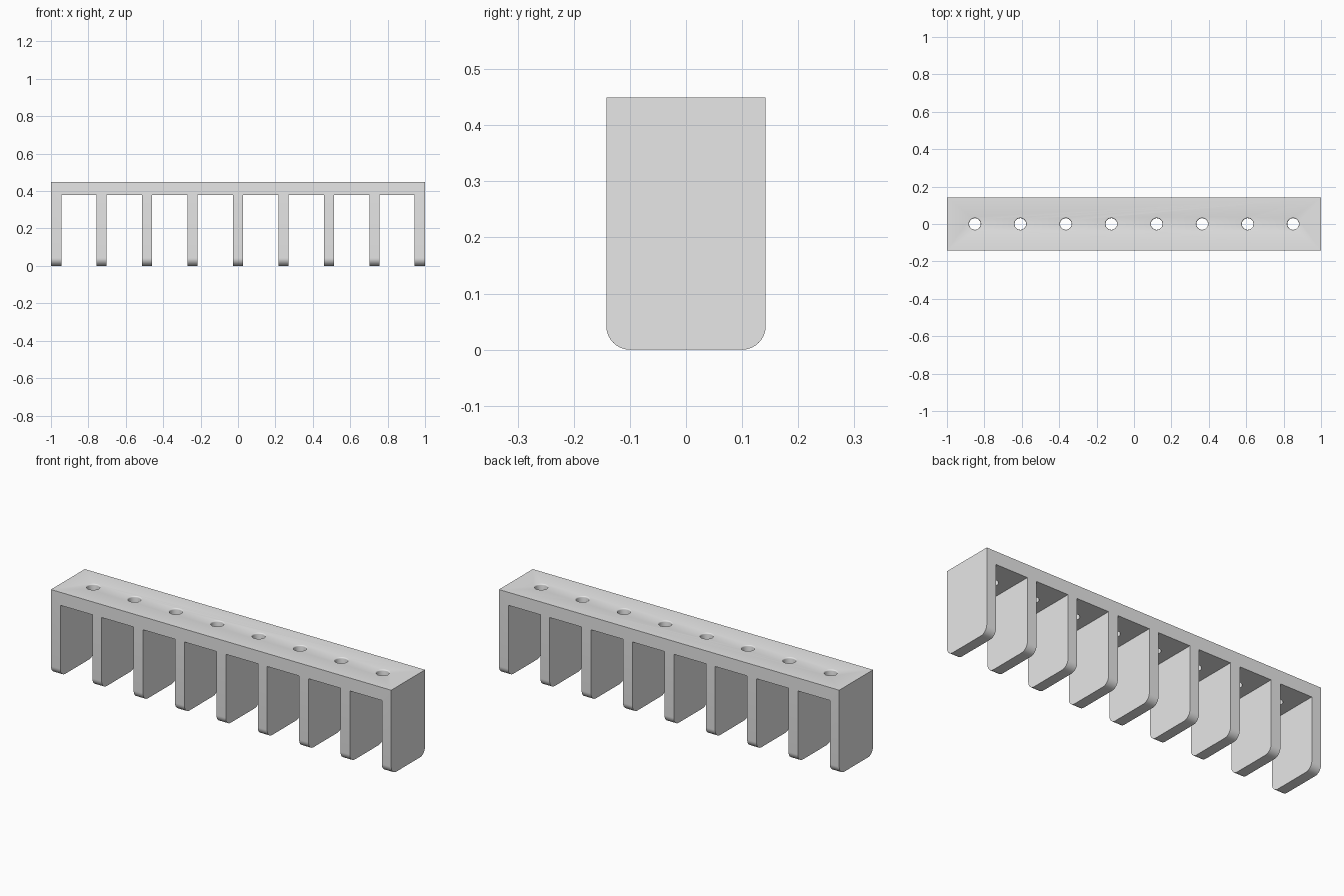
import bpy
import bmesh
import math
from mathutils import Matrix, Vector

cube = bpy.data.objects.get("Cube")
if cube:
    bpy.data.objects.remove(cube, do_unlink=True)

BAYS = 8
FIN = 0.055
HALF_DEPTH = 0.142
TOP, UNDER = 0.449, 0.38
CORNER = 0.042
PITCH = (2 - FIN) / BAYS

grey = bpy.data.materials.new("light_grey")
grey.use_nodes = True
colour = (0.8, 0.8, 0.8, 1)
grey.diffuse_color = colour
grey.node_tree.nodes["Principled BSDF"].inputs["Base Color"].default_value = colour


def make_object(name, bm):
    bmesh.ops.recalc_face_normals(bm, faces=bm.faces)
    mesh = bpy.data.meshes.new(name)
    bm.to_mesh(mesh)
    bm.free()
    mesh.materials.append(grey)
    obj = bpy.data.objects.new(name, mesh)
    bpy.context.collection.objects.link(obj)
    return obj


# Comb profile: top bar with fins hanging at equal spacing
profile = [(1, TOP), (-1, TOP)]
for i in range(BAYS + 1):
    left = -1 + i * PITCH
    right = left + FIN
    if i > 0:
        profile.append((left, UNDER))
    profile += [(left, 0), (right, 0)]
    if i < BAYS:
        profile.append((right, UNDER))

bm = bmesh.new()
face = bm.faces.new([bm.verts.new((x, -HALF_DEPTH, z)) for x, z in profile])
result = bmesh.ops.extrude_face_region(bm, geom=[face])
moved = [v for v in result["geom"] if isinstance(v, bmesh.types.BMVert)]
bmesh.ops.translate(bm, verts=moved, vec=(0, 2 * HALF_DEPTH, 0))

# Rounded lower corners of every fin
tips = [e for e in bm.edges
        if all(v.co.z < 0.001 for v in e.verts)
        and abs(e.verts[0].co.y - e.verts[1].co.y) < 0.001]
bmesh.ops.bevel(bm, geom=tips, offset=CORNER, segments=10,
                profile=0.5, affect='EDGES')
rack = make_object("finned_rack", bm)

# One lathed hole cutter per bay, with a softened upper rim
bm = bmesh.new()
HOLE, RIM = 0.031, 0.006
outline = [(0, UNDER - 0.03), (HOLE, UNDER - 0.03)]
for k in range(5):
    a = math.radians(90 * k / 4)
    outline.append((HOLE + RIM * (1 - math.cos(a)), TOP - RIM + RIM * math.sin(a)))
outline += [(HOLE + RIM, TOP + 0.03), (0, TOP + 0.03)]
for i in range(BAYS):
    centre = Vector((-1 + FIN / 2 + (i + 0.5) * PITCH, 0, 0))
    verts = [bm.verts.new(centre + Vector((r, 0, z))) for r, z in outline]
    edges = [bm.edges.new(pair) for pair in zip(verts, verts[1:])]
    bmesh.ops.spin(bm, geom=verts + edges, cent=centre, axis=(0, 0, 1),
                   angle=math.tau, steps=32)
bmesh.ops.remove_doubles(bm, verts=bm.verts, dist=0.0001)
cutter = make_object("hole_cutter", bm)
cutter.hide_render = True

# Cut the holes, then drop the cutter
bpy.ops.object.select_all(action='DESELECT')
rack.select_set(True)
bpy.context.view_layer.objects.active = rack
cut = rack.modifiers.new("holes", 'BOOLEAN')
cut.operation = 'DIFFERENCE'
cut.solver = 'EXACT'
cut.object = cutter
bpy.ops.object.modifier_apply(modifier=cut.name)
bpy.data.objects.remove(cutter, do_unlink=True)

bpy.ops.object.shade_smooth_by_angle(angle=math.radians(30))
